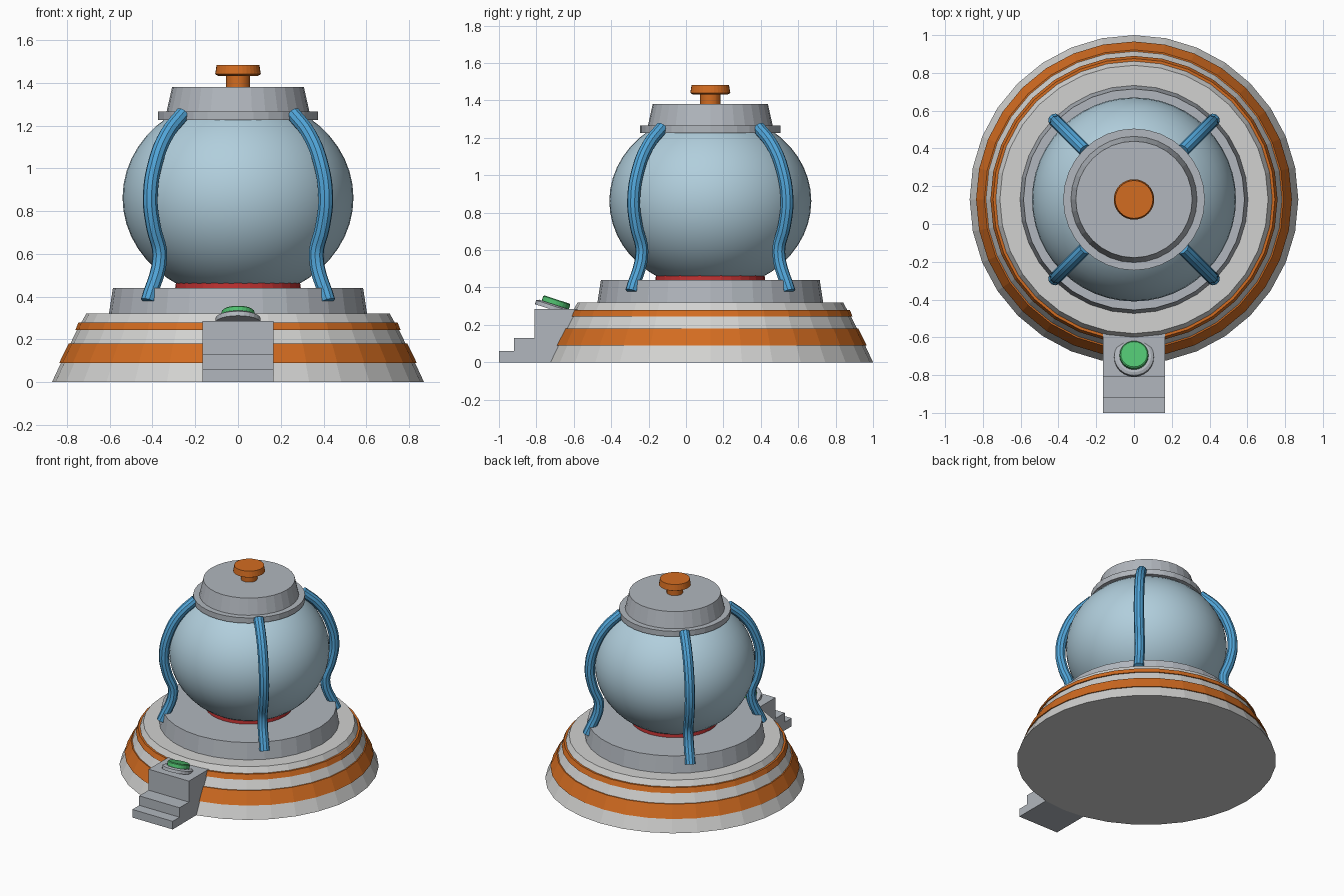
import bpy, bmesh, math
from mathutils import Matrix

if "Cube" in bpy.data.objects:
    bpy.data.objects.remove(bpy.data.objects["Cube"], do_unlink=True)

CY = 0.13  # depth of the main axis


def material(name, r, g, b):
    m = bpy.data.materials.new(name)
    m.use_nodes = True
    m.diffuse_color = (r, g, b, 1)
    m.node_tree.nodes["Principled BSDF"].inputs["Base Color"].default_value = (r, g, b, 1)
    return m


light = material("light grey", 0.64, 0.64, 0.63)
grey = material("metal grey", 0.44, 0.47, 0.51)
orange = material("orange", 0.65, 0.15, 0.015)
glass = material("pale blue", 0.44, 0.62, 0.72)
blue = material("pipe blue", 0.08, 0.37, 0.68)
green = material("button green", 0.08, 0.53, 0.16)
red = material("red", 0.5, 0.03, 0.03)


def add_object(name, bm, mats):
    bmesh.ops.recalc_face_normals(bm, faces=bm.faces)
    mesh = bpy.data.meshes.new(name)
    bm.to_mesh(mesh)
    bm.free()
    for m in mats:
        mesh.materials.append(m)
    obj = bpy.data.objects.new(name, mesh)
    bpy.context.collection.objects.link(obj)
    return obj


def lathe(name, profile, mats, bands=(), sides=32):
    """Closed turned solid; bands lists the profile steps using the second colour."""
    bm = bmesh.new()
    rings = [[bm.verts.new((r * math.cos(2 * math.pi * i / sides),
                            r * math.sin(2 * math.pi * i / sides), z))
              for i in range(sides)] for r, z in profile]
    for k, (a, b) in enumerate(zip(rings, rings[1:])):
        for i in range(sides):
            j = (i + 1) % sides
            bm.faces.new((a[i], a[j], b[j], b[i])).material_index = int(k in bands)
    bm.faces.new(rings[0])
    bm.faces.new(rings[-1])
    obj = add_object(name, bm, mats)
    obj.location.y = CY
    return obj


# Stepped base with two raised orange stripes
lathe("base", [(0.87, 0), (0.828, 0.09), (0.836, 0.09), (0.792, 0.18), (0.784, 0.18),
               (0.752, 0.245), (0.76, 0.245), (0.746, 0.28), (0.732, 0.28), (0.71, 0.32)],
      [light, orange], bands=(1, 2, 3, 5, 6, 7))
lathe("upper_base", [(0.605, 0.31), (0.585, 0.44)], [grey])
lathe("red_ring", [(0.295, 0.43), (0.29, 0.468)], [red])

# Tank
bm = bmesh.new()
bmesh.ops.create_uvsphere(bm, u_segments=48, v_segments=24, radius=1,
                          matrix=Matrix.Diagonal((0.54, 0.54, 0.475, 1)))
for f in bm.faces:
    f.smooth = True
tank = add_object("tank", bm, [glass])
tank.location = (0, CY, 0.862)

# Lid and knob
lathe("collar", [(0.375, 1.225), (0.375, 1.265)], [grey])
lathe("lid", [(0.335, 1.26), (0.308, 1.38)], [grey])
lathe("knob_stem", [(0.055, 1.37), (0.055, 1.44)], [orange])
lathe("knob", [(0.092, 1.432), (0.107, 1.44), (0.1, 1.483)], [orange])

# Four bent pipes from the collar down to the base
path = [(0.365, 1.255), (0.47, 1.16), (0.545, 1.03), (0.58, 0.86),
        (0.56, 0.73), (0.517, 0.59), (0.595, 0.38)]
curve = bpy.data.curves.new("pipe", "CURVE")
curve.dimensions = "3D"
curve.bevel_depth = 0.035
curve.bevel_resolution = 3
curve.resolution_u = 5
curve.use_fill_caps = True
spline = curve.splines.new("BEZIER")
spline.bezier_points.add(len(path) - 1)
for n, (p, (r, z)) in enumerate(zip(spline.bezier_points, path)):
    p.co = (r, 0, z)
    p.handle_left_type = p.handle_right_type = "AUTO"
    if n == len(path) - 1:
        p.handle_left_type = p.handle_right_type = "VECTOR"
curve.materials.append(blue)
pipe = bpy.data.objects.new("pipe_back_left", curve)
bpy.context.collection.objects.link(pipe)
bpy.ops.object.select_all(action="DESELECT")
bpy.context.view_layer.objects.active = pipe
pipe.select_set(True)
bpy.ops.object.convert(target="MESH")
pipe = bpy.context.view_layer.objects.active
bpy.ops.object.shade_smooth_by_angle()
pipe.location.y = CY
pipe.rotation_euler.z = math.pi / 4
for n, name in enumerate(("pipe_back_right", "pipe_front_right", "pipe_front_left"), 1):
    other = pipe.copy()
    other.name = name
    other.rotation_euler.z = math.pi / 4 + n * math.pi / 2
    bpy.context.collection.objects.link(other)

# Front steps, extruded from a side profile and leaning into the base
side = [(-1, 0), (-1, 0.06), (-0.92, 0.06), (-0.92, 0.13), (-0.81, 0.13),
        (-0.81, 0.285), (-0.58, 0.285), (-0.7, 0)]
bm = bmesh.new()
face = bm.faces.new([bm.verts.new((-0.165, y, z)) for y, z in side])
ext = bmesh.ops.extrude_face_region(bm, geom=[face], use_keep_orig=True)
bmesh.ops.translate(bm, vec=(0.33, 0, 0),
                    verts=[v for v in ext["geom"] if isinstance(v, bmesh.types.BMVert)])
add_object("steps", bm, [grey])

# Tilted push button on the top step
for name, profile, mat in (("button_plate", [(0.105, -0.01), (0.105, 0.012), (0.09, 0.02)], grey),
                           ("button", [(0.076, 0.01), (0.076, 0.045), (0.07, 0.05)], green)):
    part = lathe(name, profile, [mat], sides=24)
    part.location = (0, -0.705, 0.288)
    part.rotation_euler.x = -math.radians(18)
